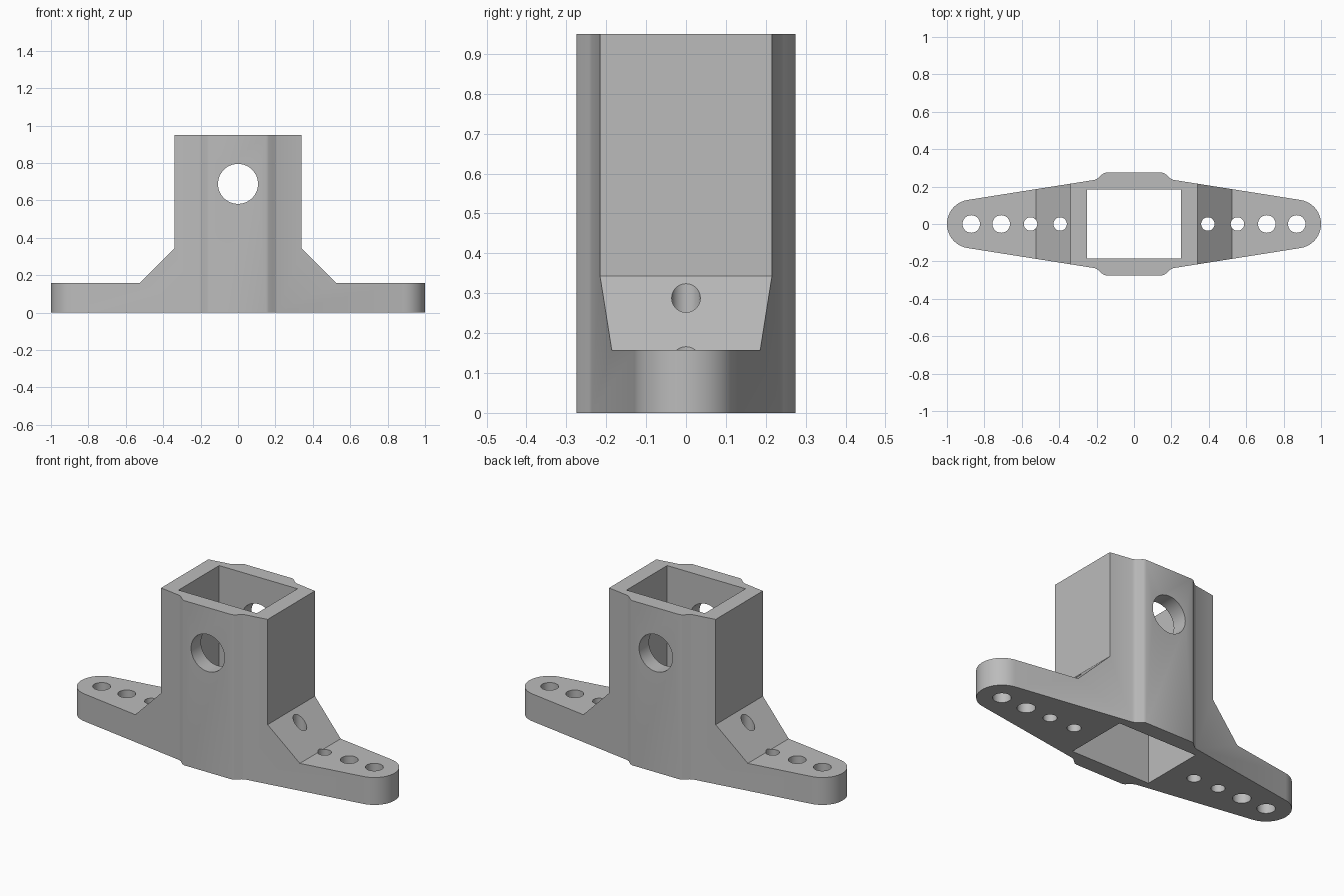
import bpy, bmesh, math
from mathutils import Matrix

if "Cube" in bpy.data.objects:
    bpy.data.objects.remove(bpy.data.objects["Cube"])

grey = bpy.data.materials.new("plain grey")
grey.diffuse_color = (0.5, 0.5, 0.5, 1)
grey.use_nodes = True
grey.node_tree.nodes["Principled BSDF"].inputs["Base Color"].default_value = grey.diffuse_color
TOP = 0.95


def prism(name, points, direction, material=None):
    """Extrude a closed outline along a direction."""
    bm = bmesh.new()
    face = bm.faces.new([bm.verts.new(p) for p in points])
    out = bmesh.ops.extrude_face_region(bm, geom=[face])
    bmesh.ops.translate(bm, vec=direction,
                        verts=[v for v in out["geom"] if isinstance(v, bmesh.types.BMVert)])
    bmesh.ops.recalc_face_normals(bm, faces=bm.faces)
    mesh = bpy.data.meshes.new(name)
    bm.to_mesh(mesh)
    bm.free()
    mesh.materials.append(grey)
    ob = bpy.data.objects.new(name, mesh)
    bpy.context.collection.objects.link(ob)
    return ob


def circle(r, n):
    return [(r * math.cos(2 * math.pi * i / n), r * math.sin(2 * math.pi * i / n)) for i in range(n)]


def cut(body, tool, operation="DIFFERENCE"):
    mod = body.modifiers.new("cut", "BOOLEAN")
    mod.object, mod.operation, mod.solver = tool, operation, "EXACT"
    bpy.context.view_layer.objects.active = body
    bpy.ops.object.modifier_apply(modifier=mod.name)
    bpy.data.objects.remove(tool)


# Plan outline: rounded ends, tapering arms, raised centre pads
tilt = math.atan(0.162)
end = math.pi / 2 - tilt
quarter = [(0.87 + 0.13 * math.cos(end * i / 12), 0.13 * math.sin(end * i / 12)) for i in range(13)]
quarter += [(0.21, 0.236), (0.195, 0.243), (0.165, 0.27), (0.15, 0.275)]
half = quarter + [(-x, y) for x, y in reversed(quarter)]
outline = half + [(x, -y) for x, y in reversed(half[1:-1])]
body = prism("bracket_body", [(x, y, 0) for x, y in outline], (0, 0, TOP))

# Side silhouette: flat arms, sloped gussets, upright socket
side = [(1.1, -0.1), (1.1, 0.158), (0.525, 0.158), (0.34, 0.343), (0.34, TOP + 0.1)]
side += [(-x, z) for x, z in reversed(side)]
cut(body, prism("silhouette", [(x, -0.5, z) for x, z in side], (0, 1, 0)), "INTERSECT")

# Square socket running right through
cut(body, prism("socket", [(x, y, -0.1) for x, y in
                           ((-0.25, -0.185), (0.25, -0.185), (0.25, 0.185), (-0.25, 0.185))], (0, 0, 1.3)))

# Cross pin hole
cut(body, prism("pin_hole", [(x, -0.5, 0.688 + z) for x, z in circle(0.107, 48)], (0, 1, 0)))

# Screw holes along both arms
for s in (-1, 1):
    for cx, r in ((0.87, 0.047), (0.71, 0.047), (0.553, 0.036), (0.395, 0.036)):
        cut(body, prism("screw_hole", [(s * cx + x, y, -0.1) for x, y in circle(r, 32)], (0, 0, 0.8)))

bpy.ops.object.select_all(action="DESELECT")
body.select_set(True)
bpy.context.view_layer.objects.active = body
bpy.ops.object.shade_smooth_by_angle(angle=math.radians(30))
